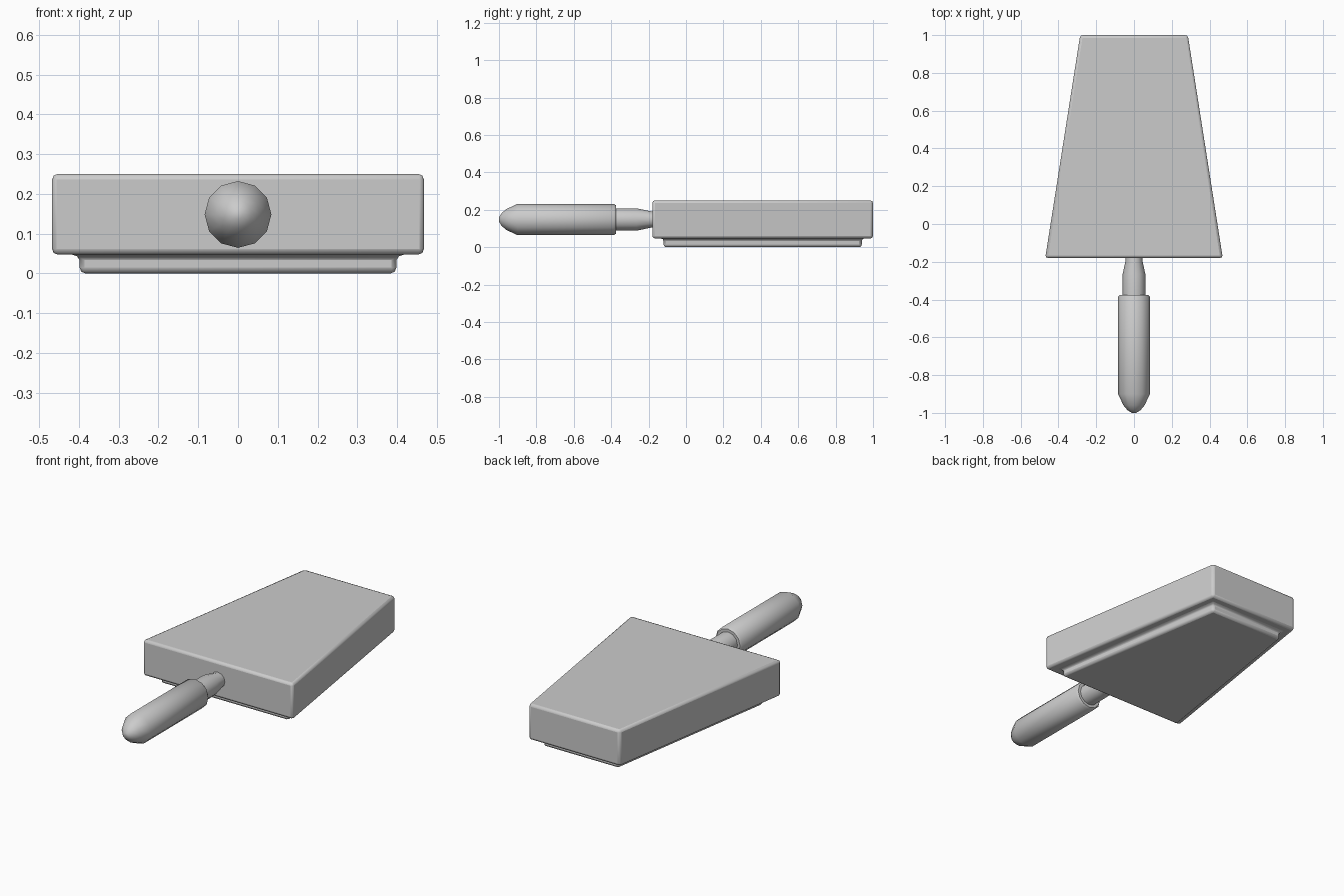
import bpy, bmesh, math

if "Cube" in bpy.data.objects:
    bpy.data.objects.remove(bpy.data.objects["Cube"])


def finish(bm, name):
    bmesh.ops.recalc_face_normals(bm, faces=bm.faces)
    mesh = bpy.data.meshes.new(name)
    bm.to_mesh(mesh)
    bm.free()
    obj = bpy.data.objects.new(name, mesh)
    bpy.context.collection.objects.link(obj)
    bpy.ops.object.select_all(action='DESELECT')
    obj.select_set(True)
    bpy.context.view_layer.objects.active = obj
    return obj


def loft(rings, name):
    """Skin a list of closed rings and cap both ends."""
    bm = bmesh.new()
    loops = [[bm.verts.new(p) for p in ring] for ring in rings]
    n = len(loops[0])
    for a, b in zip(loops, loops[1:]):
        for i in range(n):
            j = (i + 1) % n
            bm.faces.new((a[i], a[j], b[j], b[i]))
    bm.faces.new(loops[0])
    bm.faces.new(loops[-1])
    return finish(bm, name)


def trapezoid(z, inset):
    """Tapered outline of the head, pulled inward by inset."""
    front, back = -0.18 + inset, 1.0 - inset

    def half(y):
        return 0.47 - (y + 0.18) * 0.185 / 1.18 - inset

    return [(-half(front), front, z), (half(front), front, z),
            (half(back), back, z), (-half(back), back, z)]


# Tapered head with a stepped sole underneath
head = loft([trapezoid(0.0, 0.06), trapezoid(0.047, 0.06),
             trapezoid(0.047, 0.0), trapezoid(0.25, 0.0)], "tapered_head")
bevel = head.modifiers.new("soft_edges", 'BEVEL')
bevel.width = 0.014
bevel.segments = 2
bevel.limit_method = 'ANGLE'
bpy.ops.object.shade_smooth_by_angle(angle=math.radians(50))


def turned(profile, name, sides=12, z=0.148):
    """Round part turned around the y axis from (y, radius) points."""
    rings = [[(r * math.sin(2 * math.pi * i / sides), y,
               z + r * math.cos(2 * math.pi * i / sides))
              for i in range(sides)] for y, r in profile]
    obj = loft(rings, name)
    bpy.ops.object.shade_smooth_by_angle(angle=math.radians(40))
    return obj


# Rounded grip
turned([(-1.0, 0.012), (-0.985, 0.035), (-0.96, 0.056), (-0.90, 0.084),
        (-0.385, 0.084), (-0.375, 0.076), (-0.375, 0.05)], "handle_grip")

# Narrow neck joining grip and head
turned([(-0.39, 0.06), (-0.265, 0.06), (-0.19, 0.044), (-0.16, 0.044)],
       "handle_neck")
